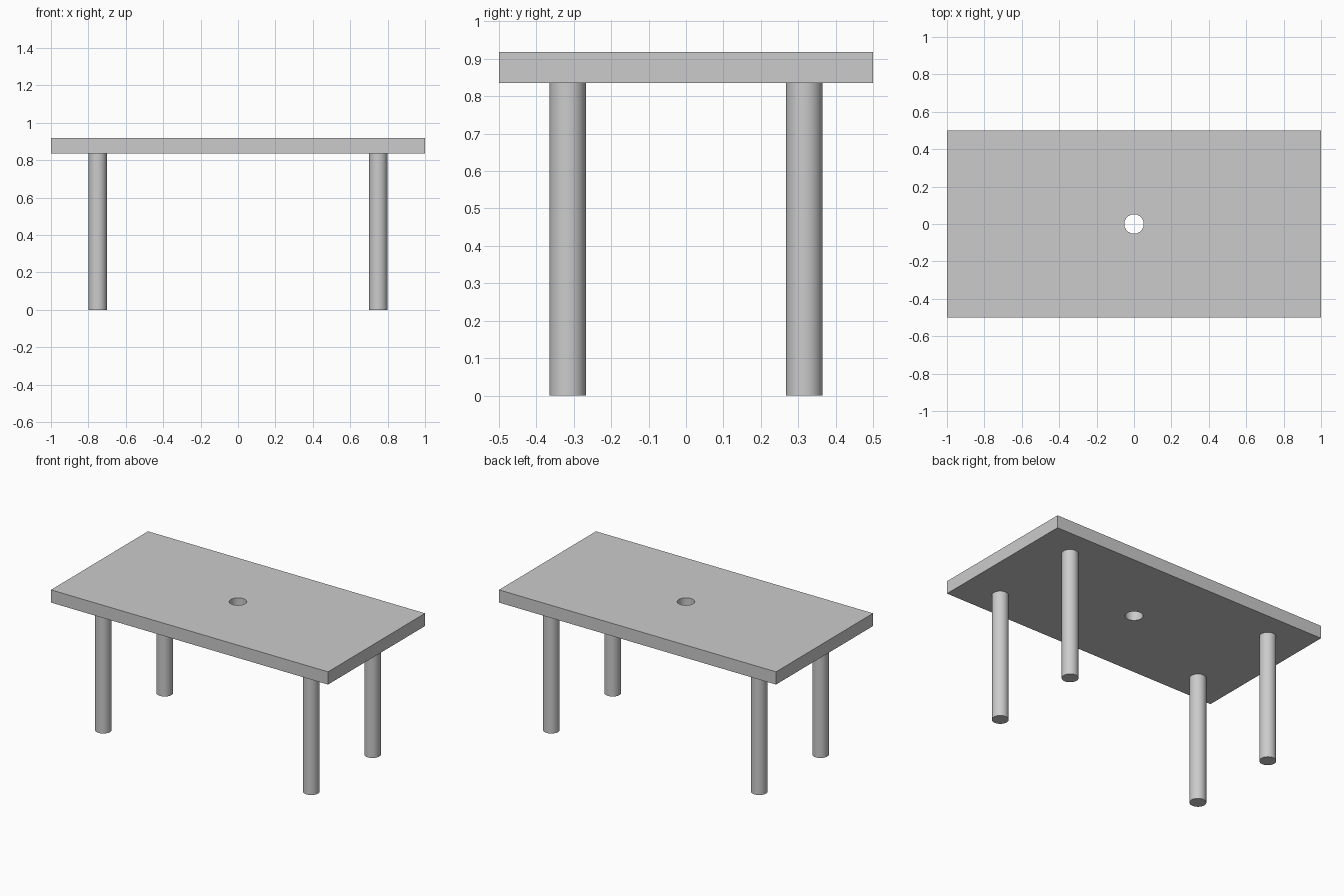
import bpy
import math

cube = bpy.data.objects.get("Cube")
if cube:
    bpy.data.objects.remove(cube, do_unlink=True)

LENGTH, DEPTH, HEIGHT, THICKNESS = 2.0, 1.0, 0.918, 0.083
LEG_X, LEG_Y, LEG_RADIUS = 0.75, 0.316, 0.049
HOLE_RADIUS = 0.052
UNDERSIDE = HEIGHT - THICKNESS

# Single plain grey
GREY = (0.6, 0.6, 0.6, 1.0)
grey = bpy.data.materials.new("plain grey")
grey.use_nodes = True
grey.diffuse_color = GREY
grey.node_tree.nodes["Principled BSDF"].inputs["Base Color"].default_value = GREY


def finish(obj, name):
    obj.name = name
    obj.data.materials.clear()
    obj.data.materials.append(grey)
    bpy.ops.object.select_all(action="DESELECT")
    obj.select_set(True)
    bpy.context.view_layer.objects.active = obj
    bpy.ops.object.shade_smooth_by_angle(angle=math.radians(30))


def cylinder(radius, bottom, top, x=0, y=0):
    bpy.ops.mesh.primitive_cylinder_add(
        vertices=48, radius=radius, depth=top - bottom,
        location=(x, y, (bottom + top) / 2))
    return bpy.context.object


# Table top slab
bpy.ops.mesh.primitive_cube_add(size=1, location=(0, 0, HEIGHT - THICKNESS / 2))
table_top = bpy.context.object
table_top.scale = (LENGTH, DEPTH, THICKNESS)
bpy.ops.object.transform_apply(location=False, rotation=False, scale=True)

# Round hole through the centre
cutter = cylinder(HOLE_RADIUS, UNDERSIDE - 0.1, HEIGHT + 0.1)
cutter.hide_render = True
hole = table_top.modifiers.new("centre hole", "BOOLEAN")
hole.operation = "DIFFERENCE"
hole.solver = "EXACT"
hole.object = cutter
bpy.context.view_layer.objects.active = table_top
bpy.ops.object.modifier_apply(modifier=hole.name)
bpy.data.objects.remove(cutter, do_unlink=True)
finish(table_top, "table_top")

# Four round legs
for side, x in (("left", LEG_X), ("right", -LEG_X)):
    for end, y in (("front", -LEG_Y), ("back", LEG_Y)):
        finish(cylinder(LEG_RADIUS, 0, UNDERSIDE, x, y), f"{end}_{side}_leg")
